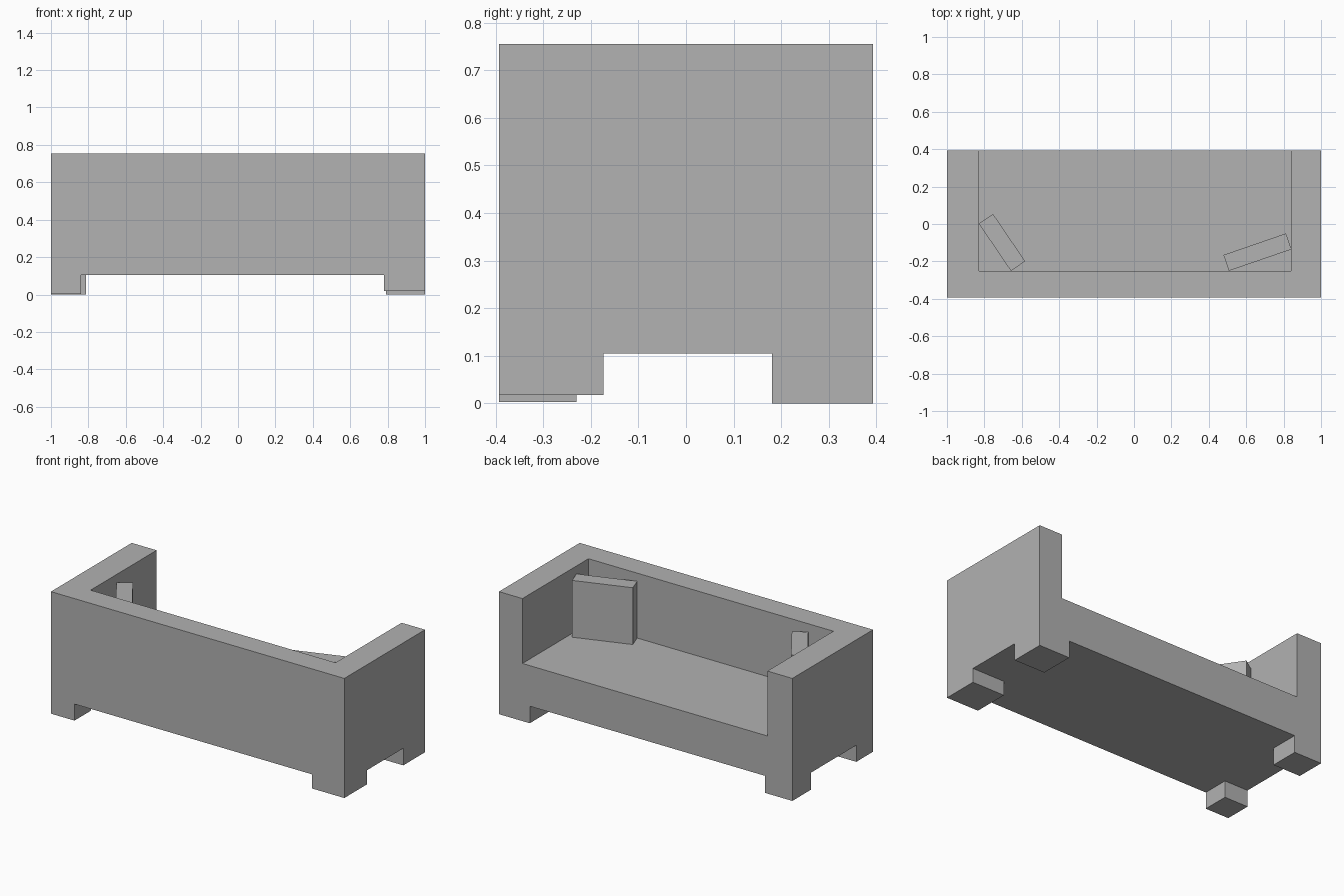
import bpy
import bmesh
from math import atan2
from mathutils import Matrix, Vector

if "Cube" in bpy.data.objects:
    bpy.data.objects.remove(bpy.data.objects["Cube"], do_unlink=True)

grey = bpy.data.materials.new("plain_grey")
grey.use_nodes = True
grey.diffuse_color = (0.445, 0.445, 0.445, 1)
grey.node_tree.nodes["Principled BSDF"].inputs["Base Color"].default_value = grey.diffuse_color


def box(name, low, high, turn=0.0):
    """Box between two corners, turned about its own vertical axis."""
    low, high = Vector(low), Vector(high)
    bm = bmesh.new()
    bmesh.ops.create_cube(bm, size=1, matrix=Matrix.Diagonal((*(high - low), 1)))
    mesh = bpy.data.meshes.new(name)
    bm.to_mesh(mesh)
    bm.free()
    mesh.materials.append(grey)
    obj = bpy.data.objects.new(name, mesh)
    obj.location = (low + high) / 2
    obj.rotation_euler.z = turn
    bpy.context.collection.objects.link(obj)
    return obj


DEPTH, BASE, SEAT, TOP = 0.393, 0.105, 0.355, 0.755

# Sofa body: one block with the seat recess cut out, open at the back
body = box("sofa_body", (-1, -DEPTH, BASE), (1, DEPTH, TOP))
recess = box("seat_recess_cutter", (-0.83, -0.25, SEAT), (0.84, 0.6, 1))
recess.hide_render = True
cut = body.modifiers.new("seat_recess", "BOOLEAN")
cut.operation = "DIFFERENCE"
cut.solver = "EXACT"
cut.object = recess
bpy.context.view_layer.objects.active = body
bpy.ops.object.modifier_apply(modifier=cut.name)
bpy.data.objects.remove(recess, do_unlink=True)

# Corner legs: side, end, width, depth, bottom height
legs = {
    "front_left_leg": (1, -1, 0.22, 0.22, 0.018),
    "front_right_leg": (-1, -1, 0.16, 0.163, 0.003),
    "back_left_leg": (1, 1, 0.21, 0.212, 0),
    "back_right_leg": (-1, 1, 0.187, 0.18, 0),
}
for name, (sx, sy, width, depth, bottom) in legs.items():
    xs = sorted((sx, sx * (1 - width)))
    ys = sorted((sy * DEPTH, sy * (DEPTH - depth)))
    box(name, (xs[0], ys[0], bottom), (xs[1], ys[1], BASE))


# Loose cushions, standing between arm and backrest
def cushion(name, start, end, thickness):
    """Upright cushion whose centre line runs from start to end."""
    start, end = Vector(start), Vector(end)
    half = Vector(((end - start).length, thickness)) / 2
    mid = (start + end) / 2
    box(name, (*(mid - half), SEAT), (*(mid + half), 0.705),
        atan2(end.y - start.y, end.x - start.x))


cushion("right_cushion", (-0.792, 0.028), (-0.62, -0.225), 0.092)
cushion("left_cushion", (0.493, -0.208), (0.827, -0.093), 0.09)
